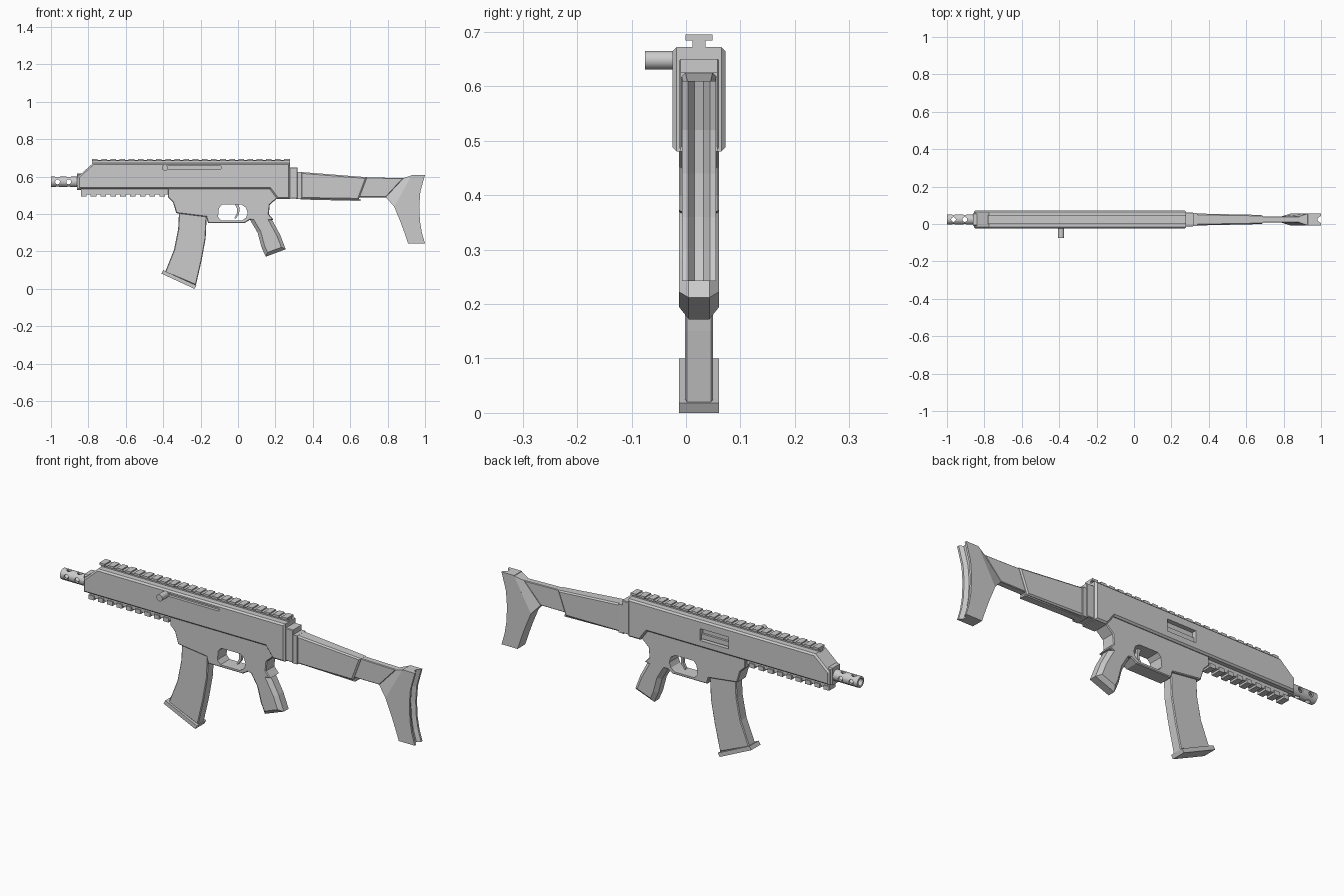
import bpy, bmesh, math
from mathutils import Matrix, Vector

if "Cube" in bpy.data.objects:
    bpy.data.objects.remove(bpy.data.objects["Cube"])

CY = 0.024  # centre plane of the body


def finish(name, bm):
    bmesh.ops.recalc_face_normals(bm, faces=bm.faces[:])
    me = bpy.data.meshes.new(name)
    bm.to_mesh(me)
    bm.free()
    ob = bpy.data.objects.new(name, me)
    bpy.context.collection.objects.link(ob)
    return ob


def prism(name, pts, hw, chamfer=0.0, cy=CY, taper=None):
    """Extrude an x-z profile across y; chamfer the side outlines."""
    bm = bmesh.new()
    a, b = ([bm.verts.new((x, cy + s * hw, z)) for x, z in pts] for s in (-1, 1))
    caps = [bm.faces.new(a), bm.faces.new(b[::-1])]
    n = len(pts)
    for i in range(n):
        j = (i + 1) % n
        bm.faces.new((a[j], a[i], b[i], b[j]))
    bmesh.ops.recalc_face_normals(bm, faces=bm.faces[:])
    if chamfer:
        edges = list({e for f in caps for e in f.edges})
        bmesh.ops.bevel(bm, geom=edges, offset=chamfer, segments=1,
                        affect='EDGES', clamp_overlap=True)
    if taper:
        for v in bm.verts:
            v.co.y = cy + (v.co.y - cy) * taper(v.co.x)
    return finish(name, bm)


def box(name, x0, x1, z0, z1, hw, chamfer=0.0, cy=CY):
    return prism(name, [(x0, z0), (x1, z0), (x1, z1), (x0, z1)], hw, chamfer, cy)


def cylinder(name, centre, axis, r, length, sides=16):
    bm = bmesh.new()
    rot = Vector((0, 0, 1)).rotation_difference(Vector(axis)).to_matrix().to_4x4()
    bmesh.ops.create_cone(bm, cap_ends=True, segments=sides, radius1=r, radius2=r,
                          depth=length, matrix=Matrix.Translation(centre) @ rot)
    return finish(name, bm)


def cut(ob, cutters):
    for c in cutters:
        c.hide_render = True
        m = ob.modifiers.new("cut", 'BOOLEAN')
        m.operation, m.solver, m.object = 'DIFFERENCE', 'EXACT', c
    dg = bpy.context.evaluated_depsgraph_get()
    me = bpy.data.meshes.new_from_object(ob.evaluated_get(dg))
    ob.modifiers.clear()
    ob.data = me
    for c in cutters:
        bpy.data.objects.remove(c)


def smooth(ob):
    bpy.ops.object.select_all(action='DESELECT')
    ob.select_set(True)
    bpy.context.view_layer.objects.active = ob
    bpy.ops.object.shade_smooth_by_angle(angle=math.radians(35))


# Upper receiver with ejection port and handle slot
upper = prism("upper_receiver", [(-0.855, 0.534), (0.17, 0.534), (0.21, 0.48), (0.278, 0.48),
              (0.278, 0.672), (-0.775, 0.672), (-0.845, 0.61), (-0.855, 0.60)], 0.049, 0.008)
cut(upper, [box("port_cutter", -0.29, -0.13, 0.57, 0.63, 0.03, cy=0.08),
            box("slot_cutter", -0.39, -0.09, 0.642, 0.656, 0.02, cy=-0.03)])
prism("port_bolt", [(-0.30, 0.575), (-0.12, 0.575), (-0.12, 0.60), (-0.30, 0.60)], 0.006, cy=0.055)
handle = cylinder("charging_handle", (-0.39, -0.045, 0.648), (0, 1, 0), 0.017, 0.06)
smooth(handle)

# Top and bottom accessory rails with repeated teeth
box("top_rail_stem", -0.78, 0.278, 0.67, 0.688, 0.012)
box("top_rail_base", -0.78, 0.278, 0.684, 0.689, 0.024)
for i in range(22):
    x = -0.78 + i * 0.0489
    box(f"top_rail_tooth_{i}", x, x + 0.03, 0.684, 0.695, 0.025)
box("bottom_rail_base", -0.84, -0.37, 0.505, 0.536, 0.02)
for i in range(9):
    x = -0.84 + i * 0.0525
    box(f"bottom_rail_tooth_{i}", x, x + 0.03, 0.495, 0.516, 0.026)

# Muzzle: hollow tube with vent holes, and collar
muzzle = cylinder("muzzle", (-0.92, CY, 0.572), (1, 0, 0), 0.028, 0.16, 16)
vents = [cylinder("bore_cutter", (-0.95, CY, 0.572), (1, 0, 0), 0.018, 0.18, 16)]
for x in (-0.965, -0.905):
    for d in ((0, 1, 0), (0, 0, 1)):
        vents.append(cylinder("vent_cutter", (x, CY, 0.572), d, 0.013, 0.1, 12))
cut(muzzle, vents)
smooth(muzzle)
box("muzzle_collar", -0.862, -0.84, 0.53, 0.617, 0.036, 0.006)

# Lower receiver with trigger opening
lower = prism("lower_receiver", [(-0.375, 0.545), (-0.375, 0.49), (-0.348, 0.464), (-0.33, 0.405),
              (-0.17, 0.385), (-0.16, 0.352), (0.035, 0.352), (0.065, 0.37), (0.11, 0.36),
              (0.19, 0.37), (0.165, 0.40), (0.17, 0.45), (0.21, 0.485), (0.21, 0.545)], 0.037, 0.004)
cut(lower, [prism("guard_cutter", [(-0.107, 0.385), (-0.09, 0.365), (0.02, 0.365), (0.042, 0.38),
                  (0.052, 0.405), (0.042, 0.435), (0.02, 0.45), (-0.085, 0.45), (-0.102, 0.432)], 0.1)])
prism("trigger", [(-0.017, 0.455), (-0.006, 0.43), (-0.006, 0.405), (-0.02, 0.378), (-0.012, 0.376),
                  (0.006, 0.40), (0.008, 0.43), (0.004, 0.455)], 0.007)

# Pistol grip
prism("grip", [(0.055, 0.40), (0.065, 0.368), (0.105, 0.30), (0.125, 0.225), (0.148, 0.172),
               (0.255, 0.212), (0.225, 0.29), (0.165, 0.40)], 0.037, 0.018)

# Curved magazine and tilted floor plate
prism("magazine", [(-0.315, 0.42), (-0.32, 0.32), (-0.342, 0.21), (-0.39, 0.09), (-0.225, 0.02),
                   (-0.195, 0.15), (-0.173, 0.27), (-0.167, 0.40)], 0.026, 0.004)
prism("magazine_plate", [(-0.41, 0.082), (-0.232, 0.0), (-0.222, 0.018), (-0.4, 0.1)], 0.037)

# Stock hinge and tapered front section
box("stock_hinge", 0.275, 0.318, 0.484, 0.65, 0.037, 0.003)
box("stock_hinge_step", 0.31, 0.34, 0.48, 0.625, 0.034)
prism("stock_front", [(0.335, 0.482), (0.645, 0.477), (0.69, 0.597), (0.335, 0.625)], 0.032, 0.007,
      taper=lambda x: 1 - 0.7 * (x - 0.335))
prism("stock_lower_ledge", [(0.335, 0.478), (0.655, 0.47), (0.655, 0.48), (0.335, 0.49)], 0.017)

# Thin arm and the flare that widens it into the butt
prism("stock_arm", [(0.64, 0.49), (0.79, 0.49), (0.885, 0.592), (0.67, 0.597)], 0.017, 0.003)
bm = bmesh.new()
rings = []
for x0, z0, x1, z1, hw in ((0.79, 0.49, 0.885, 0.592, 0.017), (0.835, 0.44, 0.93, 0.608, 0.031)):
    rings.append([bm.verts.new((x, CY + s * hw, z))
                  for x, z, s in ((x0, z0, -1), (x0, z0, 1), (x1, z1, 1), (x1, z1, -1))])
for r in rings:
    bm.faces.new(r)
for i in range(4):
    j = (i + 1) % 4
    bm.faces.new((rings[0][i], rings[0][j], rings[1][j], rings[1][i]))
finish("stock_flare", bm)

# Butt: lofted upwards with a grooved rear face
bm = bmesh.new()
rings = []
for xf, xr, z in ((0.91, 1.0, 0.242), (0.89, 0.983, 0.30), (0.868, 0.973, 0.36),
                  (0.835, 0.969, 0.44), (0.88, 0.975, 0.52), (0.93, 1.0, 0.61)):
    section = [(xf, -0.031), (xr, -0.031), (xr, -0.02), (xr - 0.018, -0.008),
               (xr - 0.018, 0.008), (xr, 0.02), (xr, 0.031), (xf, 0.031)]
    rings.append([bm.verts.new((x, CY + y, z)) for x, y in section])
for a, b in zip(rings, rings[1:]):
    for i in range(8):
        j = (i + 1) % 8
        bm.faces.new((a[i], a[j], b[j], b[i]))
bm.faces.new(rings[0])
bm.faces.new(rings[-1])
finish("stock_butt", bm)
